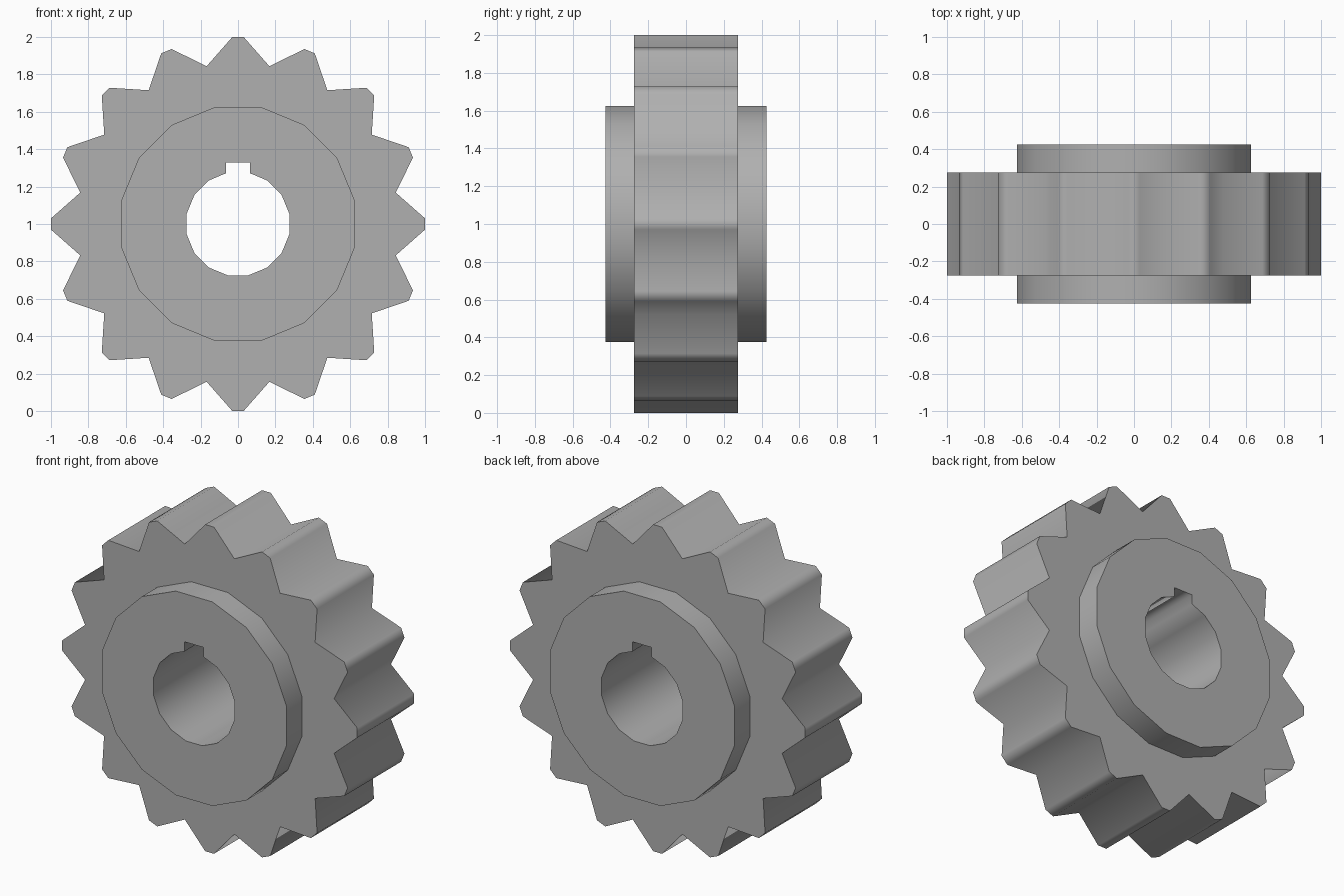
import bpy, bmesh
from math import sin, cos, pi

if "Cube" in bpy.data.objects:
    bpy.data.objects.remove(bpy.data.objects["Cube"])

TEETH, SIDES = 16, 16
PLATE_Y, HUB_Y = 0.275, 0.425
STEP = 2 * pi / TEETH


def polar(r, a):
    # angle measured clockwise from straight up
    return (r * sin(a), r * cos(a))


# Tooth outline: two tip corners and one valley per tooth
gear = []
for i in range(TEETH):
    a = i * STEP
    gear += [polar(1.0005, a - 0.03), polar(1.0005, a + 0.03), polar(0.86, a + STEP / 2)]

# Hub outline
hub = [polar(0.637, (i + 0.5) * STEP) for i in range(SIDES)]

# Bore outline with square keyway at the top
bore = [(0.065, 0.33), (0.065, 0.271)]
bore += [polar(0.28, (i + 0.5) * STEP) for i in range(1, SIDES - 1)]
bore += [(-0.065, 0.271), (-0.065, 0.33)]

bm = bmesh.new()


def loop(points, y):
    vs = [bm.verts.new((x, y, z + 1)) for x, z in points]
    for i, v in enumerate(vs):
        bm.edges.new((v, vs[i - 1]))
    return vs


def wall(a, b):
    for i in range(len(a)):
        bm.faces.new((a[i - 1], a[i], b[i], b[i - 1])).smooth = True


def cap(outer, inner, ny):
    edges = [bm.edges.get((l[i], l[i - 1])) for l in (outer, inner) for i in range(len(l))]
    bmesh.ops.triangle_fill(bm, edges=edges, use_beauty=True, normal=(0, ny, 0))
    for e in edges:
        e.smooth = False


# Both sides: raised hub ring stepping down to the toothed plate
rims, bores = [], []
for s in (-1, 1):
    hub_outer, hub_base = loop(hub, s * HUB_Y), loop(hub, s * PLATE_Y)
    rim, hole = loop(gear, s * PLATE_Y), loop(bore, s * HUB_Y)
    cap(hub_outer, hole, s)
    cap(rim, hub_base, s)
    wall(hub_outer, hub_base)
    rims.append(rim)
    bores.append(hole)

# Tooth flanks and through bore with keyway
wall(*rims)
wall(*bores)

bmesh.ops.recalc_face_normals(bm, faces=bm.faces)
mesh = bpy.data.meshes.new("gear_wheel")
bm.to_mesh(mesh)
bm.free()
obj = bpy.data.objects.new("gear_wheel", mesh)
bpy.context.collection.objects.link(obj)

# Dark grey metal
metal = bpy.data.materials.new("dark_metal")
metal.diffuse_color = (0.435, 0.435, 0.435, 1)
metal.use_nodes = True
metal.node_tree.nodes["Principled BSDF"].inputs["Base Color"].default_value = metal.diffuse_color
mesh.materials.append(metal)
